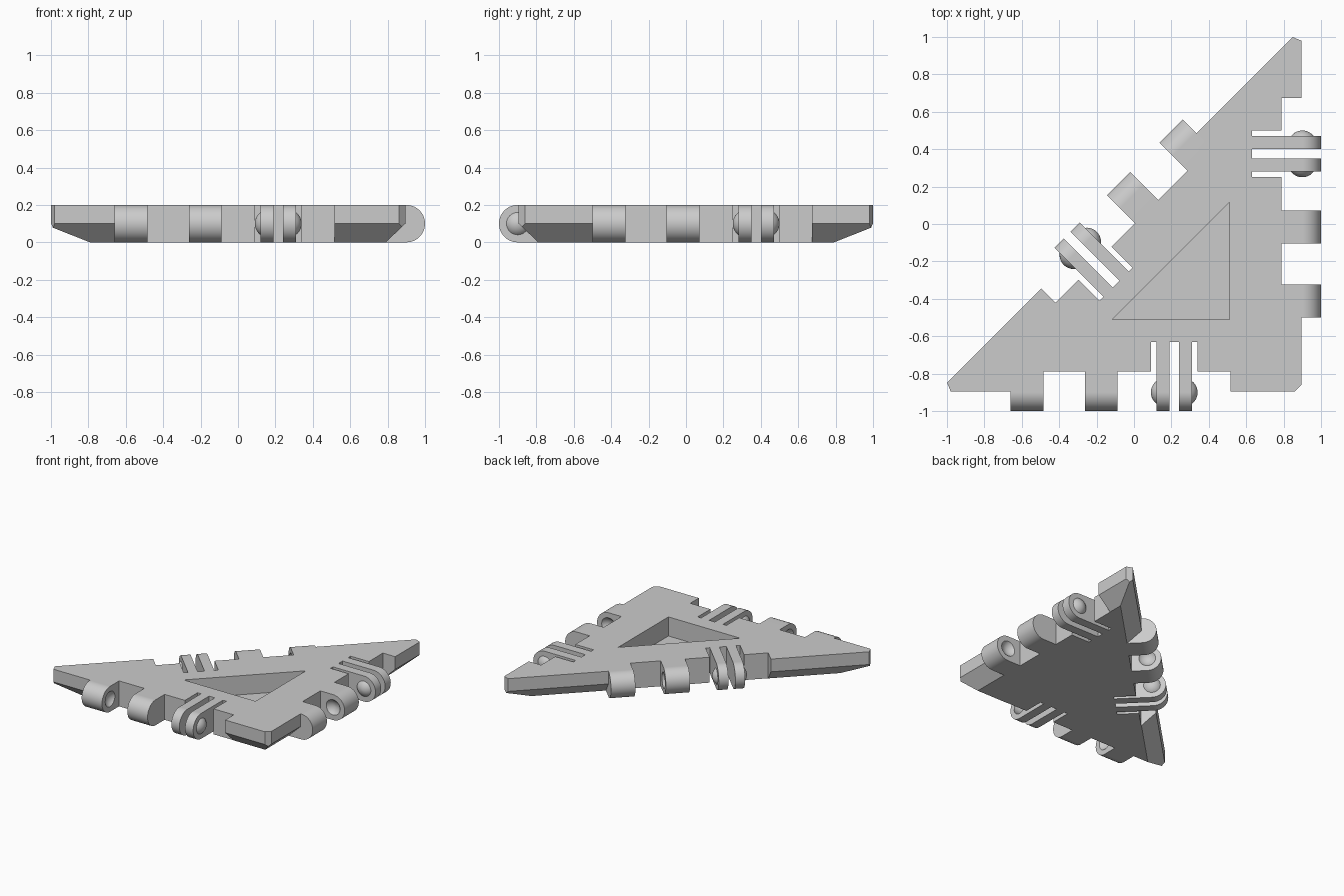
import bpy, bmesh
from math import radians, pi, sin, cos
from mathutils import Matrix, Vector

if "Cube" in bpy.data.objects:
    bpy.data.objects.remove(bpy.data.objects["Cube"])

grey = bpy.data.materials.new("light_grey")
grey.use_nodes = True
COLOUR = (0.6, 0.6, 0.6, 1)
grey.diffuse_color = COLOUR
grey.node_tree.nodes["Principled BSDF"].inputs["Base Color"].default_value = COLOUR

H, R = 0.2, 0.1            # plate thickness, knuckle radius
EDGE, INSET = 0.895, 0.105  # plate edge, width of the underside chamfer
BALL, SUNK = 0.075, 0.045   # snap ball radius and how deep its centre sits


def make(name, bm, matrix=Matrix()):
    bmesh.ops.recalc_face_normals(bm, faces=bm.faces)
    me = bpy.data.meshes.new(name)
    bm.to_mesh(me)
    bm.free()
    me.transform(matrix)
    me.materials.append(grey)
    ob = bpy.data.objects.new(name, me)
    bpy.context.collection.objects.link(ob)
    return ob


def prism(name, points, offset, matrix=Matrix()):
    """Extrude a closed outline along a vector."""
    bm = bmesh.new()
    face = bm.faces.new([bm.verts.new(p) for p in points])
    ext = bmesh.ops.extrude_face_region(bm, geom=[face])["geom"]
    bmesh.ops.translate(bm, vec=offset, verts=[v for v in ext if isinstance(v, bmesh.types.BMVert)])
    return make(name, bm, matrix)


def clip(bm, point, normal):
    cut = bmesh.ops.bisect_plane(bm, geom=bm.verts[:] + bm.edges[:] + bm.faces[:],
                                 plane_co=point, plane_no=normal, clear_outer=True)
    edges = [e for e in cut["geom_cut"] if isinstance(e, bmesh.types.BMEdge)]
    bmesh.ops.contextual_create(bm, geom=edges)


def combine(target, tool, operation):
    mod = target.modifiers.new("boolean", "BOOLEAN")
    mod.operation, mod.object, mod.solver = operation, tool, "EXACT"
    bpy.context.view_layer.objects.active = target
    bpy.ops.object.modifier_apply(modifier=mod.name)
    bpy.data.objects.remove(tool)


def ball(name, x, matrix, keep=0, face=0):
    """Snap ball centred on the hinge axis, optionally trimmed to the cap on one side."""
    bm = bmesh.new()
    bmesh.ops.create_uvsphere(bm, u_segments=32, v_segments=24, radius=BALL,
                              matrix=Matrix.Translation((x, EDGE - 0.9, R)) @ Matrix.Rotation(pi / 2, 4, "Y"))
    if keep:
        clip(bm, (face - keep * 0.01, 0, 0), (-keep, 0, 0))
    return make(name, bm, matrix)


def knuckle(name, start, end, matrix):
    """Round-nosed lug reaching out from the plate."""
    axis = EDGE - 0.9
    nose = [(start, axis - R * sin(a), R + R * cos(a)) for a in [i * pi / 24 for i in range(25)]]
    outline = nose + [(start, 0.13, 0), (start, 0.13, H)]
    return prism(name, outline, (end - start, 0, 0), matrix)


# Right-angled triangular plate with a chamfered underside
def corners(inset, z):
    e, hyp = EDGE - inset, 0.15 - inset * 2 ** 0.5
    return [(e, -e, z), (e, e + hyp, z), (-e - hyp, -e, z)]


bm = bmesh.new()
rings = [[bm.verts.new(p) for p in corners(i, z)] for i, z in ((INSET, 0), (0, R), (0, H))]
bm.faces.new(rings[0])
bm.faces.new(rings[2])
for low, high in zip(rings, rings[1:]):
    for i in range(3):
        j = (i + 1) % 3
        bm.faces.new((low[i], low[j], high[j], high[i]))
tip = radians(22.5)
clip(bm, (-0.98, -EDGE, 0), (-cos(tip), -sin(tip), 0))
clip(bm, (EDGE, 0.98, 0), (sin(tip), cos(tip), 0))
clip(bm, (0.86, -EDGE, 0), (1, -1, 0))
plate = make("hinged_triangle_plate", bm)

# Shallow triangular pocket in the top
pocket = [(0.51, -0.51, 0.05), (0.51, 0.115, 0.05), (-0.115, -0.51, 0.05)]
combine(plate, prism("pocket_cutter", pocket, (0, 0, 0.3)), "DIFFERENCE")

# Hinge sets, one per side: local x runs along the edge, local y points inward
SIDES = [(-0.66, -EDGE, 0), (EDGE, -0.5, 90), (0.335, 0.485, 225)]
NOTCH, SLIT = 0.107, 0.265
for ox, oy, angle in SIDES:
    M = Matrix.Translation((ox, oy, 0)) @ Matrix.Rotation(radians(angle), 4, "Z")
    # Edge notch with three slits that free the two spring fingers
    comb = [(0, -0.3), (1.175, -0.3), (1.175, NOTCH)]
    for a, b in ((1.0, 0.97), (0.9, 0.85), (0.78, 0.75)):
        comb += [(a, NOTCH), (a, SLIT), (b, SLIT), (b, NOTCH)]
    comb.append((0, NOTCH))
    combine(plate, prism("notch_cutter", [(x, y, -0.1) for x, y in comb], (0, 0, 0.4), M), "DIFFERENCE")

    # Two socket knuckles with dimples facing each other
    for start, end, socket in ((0, 0.177, 0.177 + SUNK), (0.397, 0.573, 0.397 - SUNK)):
        lug = knuckle("socket_knuckle", start, end, M)
        combine(lug, ball("dimple_cutter", socket, M), "DIFFERENCE")
        combine(plate, lug, "UNION")

    # Two spring fingers with snap balls on their outer faces
    for start, end, face, side in ((0.78, 0.85, 0.78, -1), (0.9, 0.97, 0.97, 1)):
        finger = knuckle("spring_finger", start, end, M)
        combine(finger, ball("snap_ball", face - side * SUNK, M, side, face), "UNION")
        combine(plate, finger, "UNION")

# Smooth hinges, crisp edges
bpy.ops.object.select_all(action="DESELECT")
plate.select_set(True)
bpy.context.view_layer.objects.active = plate
bpy.ops.object.shade_smooth_by_angle(angle=radians(25))
weighted = plate.modifiers.new("flat_tops", "WEIGHTED_NORMAL")
weighted.keep_sharp = True
